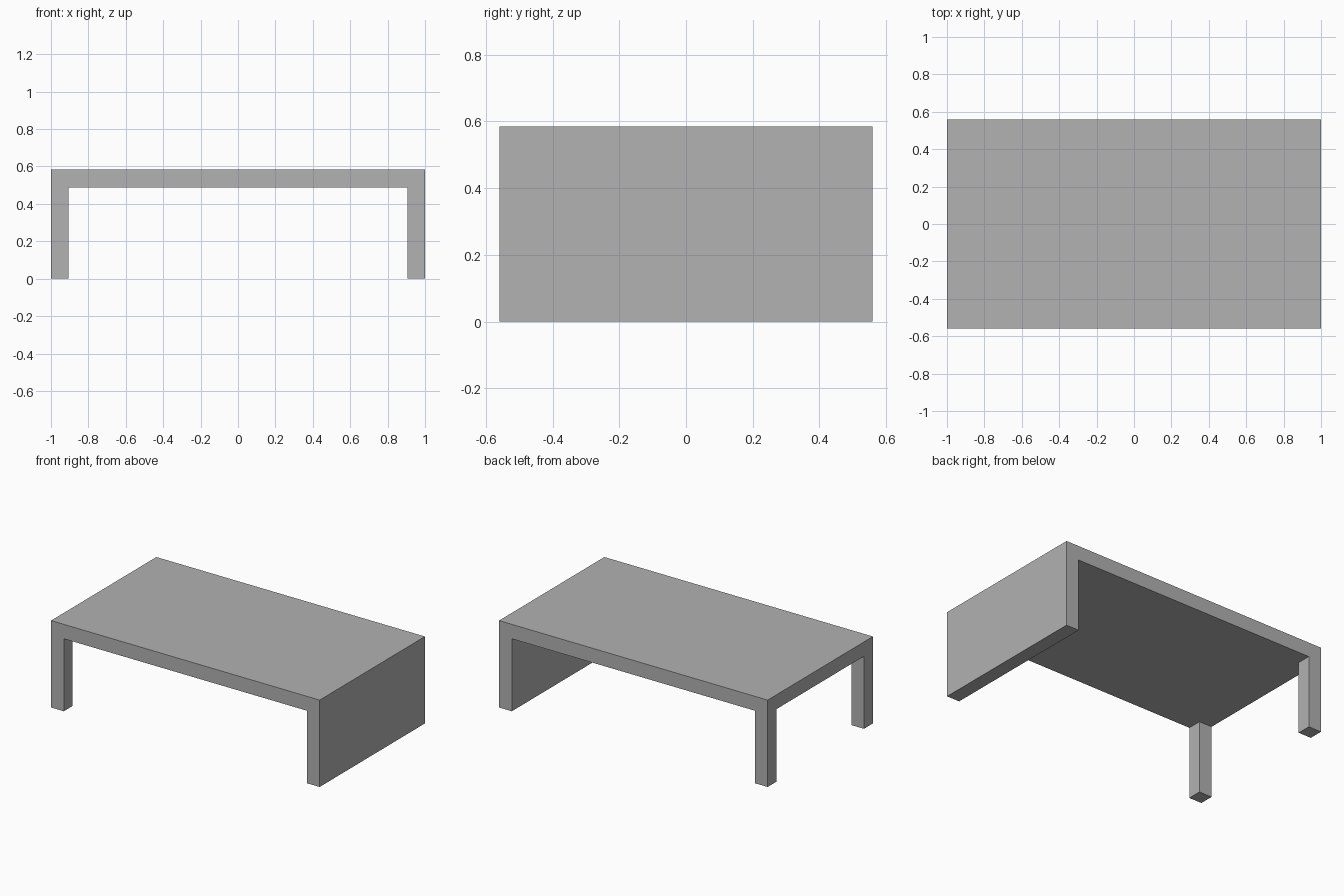
import bpy, bmesh, math

# Remove the default object
cube = bpy.data.objects.get("Cube")
if cube:
    bpy.data.objects.remove(cube, do_unlink=True)

HALF_X, HALF_Y = 1.0, 0.56
HEIGHT, UNDERSIDE = 0.585, 0.488
LEG = 0.095

# Single plain grey
grey = bpy.data.materials.new("plain_grey")
grey.use_nodes = True
grey.diffuse_color = (0.445, 0.445, 0.445, 1)
grey.node_tree.nodes["Principled BSDF"].inputs["Base Color"].default_value = grey.diffuse_color


def extrude(bm, faces, dz):
    result = bmesh.ops.extrude_face_region(bm, geom=faces)
    verts = [g for g in result["geom"] if isinstance(g, bmesh.types.BMVert)]
    bmesh.ops.translate(bm, verts=verts, vec=(0, 0, dz))


bm = bmesh.new()

# Underside split into strips at the leg and wall thickness
xs = (-HALF_X, LEG - HALF_X, HALF_X - LEG, HALF_X)
ys = (-HALF_Y, LEG - HALF_Y, HALF_Y - LEG, HALF_Y)
grid = [[bm.verts.new((x, y, UNDERSIDE)) for y in ys] for x in xs]
cells = {}
for i in range(3):
    for j in range(3):
        cells[i, j] = bm.faces.new((grid[i][j], grid[i + 1][j],
                                    grid[i + 1][j + 1], grid[i][j + 1]))

# Table top
extrude(bm, list(cells.values()), HEIGHT - UNDERSIDE)
bmesh.ops.recalc_face_normals(bm, faces=bm.faces)

# Two square legs at the -x end, one full-width wall at the +x end
bm.faces.ensure_lookup_table()
supports = []
for f in bm.faces:
    c = f.calc_center_median()
    if abs(c.z - UNDERSIDE) < 1e-4:
        is_leg = c.x < xs[1] and abs(c.y) > ys[2]
        if is_leg or c.x > xs[2]:
            supports.append(f)
extrude(bm, supports, -UNDERSIDE)

# Merge coplanar faces into clean flat panels
bmesh.ops.recalc_face_normals(bm, faces=bm.faces)
bmesh.ops.dissolve_limit(bm, angle_limit=math.radians(1),
                         verts=bm.verts, edges=bm.edges)

mesh = bpy.data.meshes.new("table")
bm.to_mesh(mesh)
bm.free()
mesh.materials.append(grey)
table = bpy.data.objects.new("table", mesh)
bpy.context.collection.objects.link(table)
